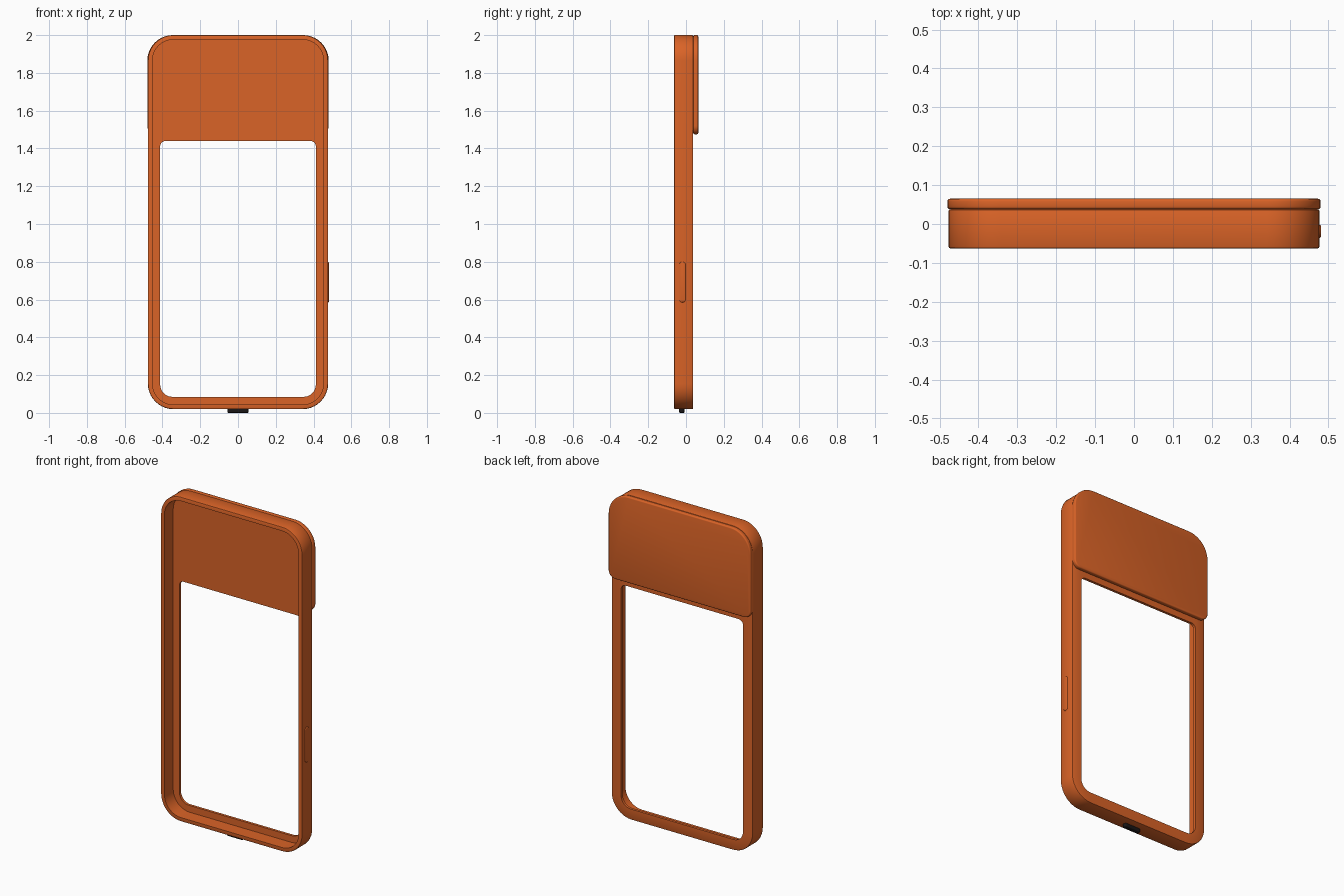
import bpy, bmesh, math
from mathutils import Vector

cube = bpy.data.objects.get("Cube")
if cube:
    bpy.data.objects.remove(cube, do_unlink=True)


def make_material(name, color):
    mat = bpy.data.materials.new(name)
    mat.use_nodes = True
    mat.diffuse_color = color
    mat.node_tree.nodes["Principled BSDF"].inputs["Base Color"].default_value = color
    return mat


orange = make_material("burnt orange", (0.70, 0.125, 0.02, 1))
black = make_material("port black", (0.01, 0.008, 0.008, 1))

STEPS = 10  # segments per rounded corner


def outline(u0, u1, v0, v1, low, high, inset=0.0):
    """Rounded rectangle with separate radii for its low and high corners."""
    u0, u1, v0, v1 = u0 + inset, u1 - inset, v0 + inset, v1 - inset
    low, high = max(low - inset, 0.001), max(high - inset, 0.001)
    corners = [(u1 - low, v0 + low, low, -90), (u1 - high, v1 - high, high, 0),
               (u0 + high, v1 - high, high, 90), (u0 + low, v0 + low, low, 180)]
    points = []
    for cu, cv, r, start in corners:
        for i in range(STEPS + 1):
            a = math.radians(start + 90 * i / STEPS)
            points.append((cu + r * math.cos(a), cv + r * math.sin(a)))
    return points


def loft(name, rings, place, mat, closed=False):
    """Bridge (outline, depth) rings; cap the ends or join last to first."""
    bm = bmesh.new()
    loops = [[bm.verts.new(place(u, v, d)) for u, v in pts] for pts, d in rings]
    pairs = list(zip(loops, loops[1:]))
    if closed:
        pairs.append((loops[-1], loops[0]))
    else:
        bm.faces.new(loops[0])
        bm.faces.new(loops[-1])
    for a, b in pairs:
        for i in range(len(a)):
            j = (i + 1) % len(a)
            bm.faces.new((a[i], a[j], b[j], b[i]))
    bmesh.ops.recalc_face_normals(bm, faces=bm.faces)
    mesh = bpy.data.meshes.new(name)
    bm.to_mesh(mesh)
    bm.free()
    mesh.materials.append(mat)
    obj = bpy.data.objects.new(name, mesh)
    bpy.context.collection.objects.link(obj)
    bpy.ops.object.select_all(action='DESELECT')
    obj.select_set(True)
    bpy.context.view_layer.objects.active = obj
    bpy.ops.object.shade_smooth_by_angle(angle=math.radians(35))
    return obj


def slab(name, rect, d0, d1, bevel, place, mat):
    """Rounded plate with bevelled rims on both faces."""
    step = math.copysign(bevel, d1 - d0)
    arc = [math.radians(a) for a in (0, 30, 60, 90)]
    rings = [(outline(*rect, bevel * (1 - math.sin(a))), d0 + step * (1 - math.cos(a)))
             for a in arc]
    rings += [(outline(*rect, bevel * (1 - math.sin(a))), d1 - step * (1 - math.cos(a)))
              for a in reversed(arc)]
    return loft(name, rings, place, mat)


def facing_y(u, v, d):
    return Vector((u, d, v))


def facing_x(u, v, d):
    return Vector((d, u, v))


def facing_z(u, v, d):
    return Vector((u, v, d))


# Shell: outer wall, back panel with window, inner cavity
FRONT, BACK, PANEL, B = -0.063, 0.038, 0.022, 0.005
body = (-0.477, 0.477, 0.02, 2.0, 0.135, 0.135)
window = (-0.412, 0.412, 0.085, 1.44, 0.065, 0.03)
WALL = 0.024
loft("case_shell", [
    (outline(*body, B), FRONT),
    (outline(*body, B * 0.3), FRONT + B * 0.3),
    (outline(*body), FRONT + B),
    (outline(*body), BACK - B),
    (outline(*body, B * 0.3), BACK - B * 0.3),
    (outline(*body, B), BACK),
    (outline(*window), BACK),
    (outline(*window), PANEL),
    (outline(*body, WALL), PANEL),
    (outline(*body, WALL), FRONT),
], facing_y, orange, closed=True)

# Raised plate across the upper back
slab("upper_back_plate", (-0.48, 0.48, 1.475, 2.0, 0.045, 0.135),
     BACK, 0.065, 0.007, facing_y, orange)

# Side button on the left wall
slab("side_button", (-0.036, -0.002, 0.585, 0.8, 0.016, 0.016),
     0.465, 0.481, 0.005, facing_x, orange)

# Connector on the bottom edge
slab("bottom_connector", (-0.056, 0.056, -0.036, -0.008, 0.013, 0.013),
     0.03, 0.0, 0.005, facing_z, black)
